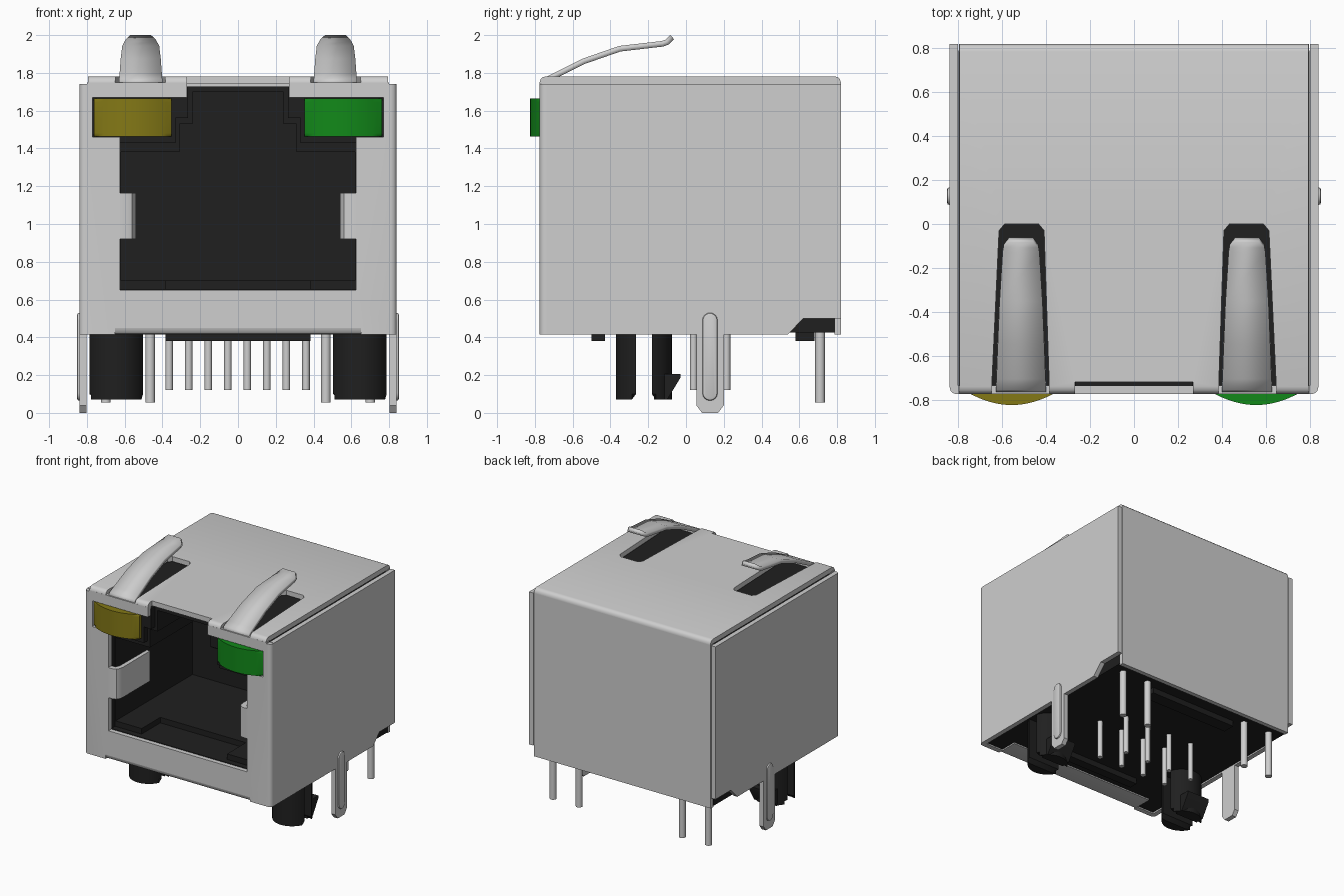
import bpy, bmesh, math
from mathutils import Vector

if "Cube" in bpy.data.objects:
    bpy.data.objects.remove(bpy.data.objects["Cube"])


def material(name, rgb):
    m = bpy.data.materials.new(name)
    m.diffuse_color = (*rgb, 1)
    m.use_nodes = True
    m.node_tree.nodes["Principled BSDF"].inputs["Base Color"].default_value = m.diffuse_color
    return m


STEEL = material("light_grey_metal", (0.62, 0.62, 0.62))
BLACK = material("black_plastic", (0.014, 0.014, 0.014))
YELLOW = material("dark_yellow", (0.23, 0.19, 0.008))
GREEN = material("green", (0.006, 0.25, 0.01))


def finish(name, bm, mat):
    bmesh.ops.recalc_face_normals(bm, faces=bm.faces)
    me = bpy.data.meshes.new(name)
    bm.to_mesh(me)
    bm.free()
    me.materials.append(mat)
    ob = bpy.data.objects.new(name, me)
    bpy.context.collection.objects.link(ob)
    return ob


def prism(name, pts, axis, a, b, mat, bevel=None, width=0.03, seg=3):
    """Extrude a 2D outline along an axis; bevel edges whose two ends pass the test."""
    place = {'x': lambda u, v, w: (w, u, v),
             'y': lambda u, v, w: (u, w, v),
             'z': lambda u, v, w: (u, v, w)}[axis]
    bm = bmesh.new()
    lo = [bm.verts.new(place(u, v, a)) for u, v in pts]
    hi = [bm.verts.new(place(u, v, b)) for u, v in pts]
    bm.faces.new(lo)
    bm.faces.new(hi)
    n = len(pts)
    for i in range(n):
        j = (i + 1) % n
        bm.faces.new((lo[i], lo[j], hi[j], hi[i]))
    if bevel:
        edges = [e for e in bm.edges if bevel(e.verts[0].co, e.verts[1].co)]
        bmesh.ops.bevel(bm, geom=edges, offset=width, segments=seg,
                        profile=0.5, affect='EDGES')
    return finish(name, bm, mat)


def rect(u0, u1, v0, v1):
    return [(u0, v0), (u1, v0), (u1, v1), (u0, v1)]


def mirrored(half):
    """Complete a half outline (x > 0) with its mirror image."""
    return half + [(-u, v) for u, v in reversed(half)]


def circle(cx, cy, r, n=12):
    return [(cx + r * math.cos(2 * math.pi * i / n),
             cy + r * math.sin(2 * math.pi * i / n)) for i in range(n)]


def cut(ob, cutter):
    mod = ob.modifiers.new("cut", 'BOOLEAN')
    mod.operation = 'DIFFERENCE'
    mod.solver = 'EXACT'
    mod.object = cutter
    bpy.context.view_layer.objects.active = ob
    bpy.ops.object.modifier_apply(modifier=mod.name)
    bpy.data.objects.remove(cutter)


near = lambda a, b: abs(a - b) < 1e-4

# Plastic housing with stepped plug opening
housing = prism("housing", rect(-0.80, 0.80, -0.738, 0.79), 'z', 0.425, 1.728, BLACK)
cavity = [(0.62, 0.70), (0.62, 1.38), (0.31, 1.38), (0.31, 1.53), (0.24, 1.53), (0.24, 1.70)]
cut(housing, prism("cavity_cutter", mirrored(cavity), 'y', -0.9, 0.3, BLACK))
entry = [(0.625, 0.655), (0.625, 1.43), (0.33, 1.43), (0.33, 1.56), (0.265, 1.56), (0.265, 1.76)]
cut(housing, prism("entry_cutter", mirrored(entry), 'y', -0.9, -0.69, BLACK))
cut(housing, prism("floor_cutter", rect(-0.385, 0.385, 0.655, 0.75), 'y', -0.9, -0.45, BLACK))

# Standoff bars beneath the housing
for label, y0, y1 in (("front", -0.50, -0.43), ("rear", 0.58, 0.68)):
    prism(label + "_standoff", rect(-0.385, 0.385, y0, y1), 'z', 0.38, 0.43, BLACK)

# Shield front frame with rounded outer corners
front = [(0.65, 0.45), (0.65, 0.415), (0.84, 0.415), (0.84, 1.74), (0.80, 1.74), (0.80, 1.75),
         (0.27, 1.75), (0.27, 1.67), (0.77, 1.67), (0.77, 1.46), (0.625, 1.46), (0.625, 0.65)]
prism("shield_front", mirrored(front), 'y', -0.775, -0.735, STEEL,
      lambda p, q: near(abs(p.x), 0.84) and near(p.x, q.x) and near(p.y, -0.775) and near(q.y, -0.775))

# Folded lip under the front frame
prism("shield_lip", [(-0.775, 0.45), (-0.771, 0.432), (-0.76, 0.42), (-0.74, 0.415), (-0.60, 0.415),
                     (-0.60, 0.44), (-0.735, 0.44), (-0.735, 0.45)], 'x', -0.65, 0.65, STEEL)

# Shield top with two open slots and a front notch
top = [(0.27, -0.72), (0.27, -0.775), (0.385, -0.775), (0.41, -0.03), (0.435, 0), (0.59, 0),
       (0.615, -0.03), (0.65, -0.775), (0.795, -0.775), (0.795, 0.82)]
prism("shield_top", mirrored(top), 'z', 1.742, 1.782, STEEL,
      lambda p, q: near(p.z, 1.782) and near(q.z, 1.782) and near(p.y, q.y)
      and (near(p.y, -0.775) or near(p.y, 0.82)), 0.034)

# Shield back
prism("shield_back", rect(-0.797, 0.797, 0.415, 1.745), 'y', 0.785, 0.82, STEEL)

for s, side in ((-1, "left"), (1, "right")):
    # Shield side wall with a solder tab and a rear corner notch
    wall = [(-0.737, 0.415), (0.055, 0.415), (0.055, 0.04), (0.085, 0), (0.17, 0), (0.2, 0.04),
            (0.2, 0.415), (0.54, 0.415), (0.62, 0.5), (0.82, 0.5), (0.82, 1.742), (-0.737, 1.742)]
    prism(side + "_shield_wall", wall, 'x', s * 0.802, s * 0.84, STEEL)

    # Pressed rib on the solder tab
    rib = []
    for i in range(9):
        a = math.pi * i / 8
        rib.append((0.127 + 0.04 * math.cos(a), 0.49 + 0.04 * math.sin(a)))
    rib += [(0.254 - y, 0.595 - z) for y, z in rib]
    prism(side + "_tab_rib", rib, 'x', s * 0.835, s * 0.852, STEEL,
          lambda p, q: near(abs(p.x), 0.852) and near(p.x, q.x), 0.01, 2)

    # Side contact bent into the opening
    prism(side + "_side_contact",
          [(s * u, v) for u, v in ((0.64, -0.775), (0.585, -0.775), (0.56, -0.765), (0.545, -0.74),
                                   (0.54, -0.70), (0.54, -0.36), (0.57, -0.36), (0.575, -0.70),
                                   (0.59, -0.735), (0.64, -0.735))], 'z', 0.92, 1.165, STEEL)

    # Curved grounding spring: y, z and half width along the strip
    path = [(-0.757, 1.735, .115), (-0.745, 1.76, .114), (-0.70, 1.782, .112), (-0.54, 1.862, .106),
            (-0.35, 1.928, .098), (-0.125, 1.954, .084), (-0.10, 1.963, .08), (-0.073, 1.989, .055)]
    bm = bmesh.new()
    rows = [[bm.verts.new((s * 0.515 + k * w, y, z)) for k in (-1, 1)] for y, z, w in path]
    for r0, r1 in zip(rows, rows[1:]):
        bm.faces.new((r0[0], r0[1], r1[1], r1[0]))
    spring = finish(side + "_spring", bm, STEEL)
    mod = spring.modifiers.new("thickness", 'SOLIDIFY')
    mod.thickness = 0.03
    mod.offset = 0

    # Indicator lamp with a bowed front
    cx = s * 0.557
    arc = [(cx + 0.205 * t, -0.825 + 0.06 * t * t) for t in [i / 8 - 1 for i in range(17)]]
    prism(side + "_lamp", arc + [(cx + 0.205, -0.5), (cx - 0.205, -0.5)], 'z', 1.462, 1.665,
          YELLOW if s < 0 else GREEN,
          lambda p, q: near(p.z, q.z) and p.y < -0.7 and q.y < -0.7, 0.02)

    # Split locating peg with a barb
    px, py, r = s * 0.645, -0.223, 0.148
    a0 = math.asin(0.042 / r)
    for d, half in ((-1, "front"), (1, "rear")):
        outline = []
        for i in range(17):
            a = a0 + (math.pi - 2 * a0) * i / 16
            outline.append((px + r * math.cos(a), py + d * r * math.sin(a)))
        prism(f"{side}_peg_{half}", outline, 'z', 0.07, 0.44, BLACK,
              lambda p, q: near(p.z, 0.07) and near(q.z, 0.07), 0.03, 1)
    prism(side + "_peg_barb", [(-0.17, 0.07), (-0.10, 0.07), (-0.03, 0.185), (-0.03, 0.205), (-0.17, 0.205)],
          'x', px - 0.1, px + 0.1, BLACK)

    # Lamp pins
    for i, x in enumerate((0.465, 0.70)):
        prism(f"{side}_lamp_pin_{i}", circle(s * x, 0.71, 0.026), 'z', 0.055, 0.5, STEEL)

# Eight staggered contact pins
for i in range(8):
    prism(f"contact_pin_{i}", circle(0.36 - i * 0.1035, 0.04 if i % 2 == 0 else 0.215, 0.02),
          'z', 0.12, 0.5, STEEL)

# Smooth curved surfaces, keep sharp edges
for ob in bpy.context.scene.objects:
    ob.select_set(True)
    bpy.context.view_layer.objects.active = ob
bpy.ops.object.shade_smooth_by_angle(angle=math.radians(32))
